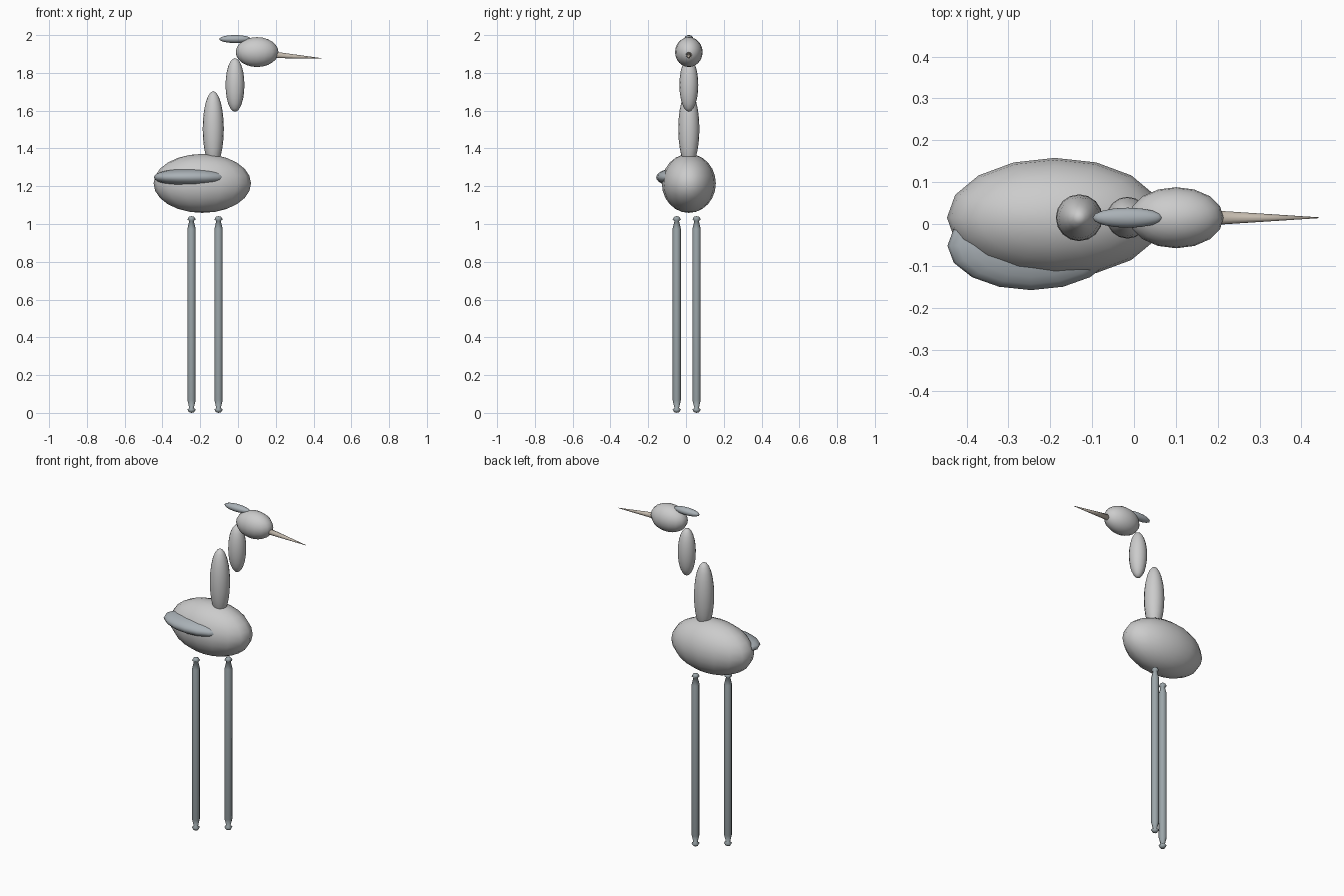
import bpy, bmesh, math
from mathutils import Vector

if "Cube" in bpy.data.objects:
    bpy.data.objects.remove(bpy.data.objects["Cube"])

Y = 0.015  # centre line of the bird


def material(name, rgb):
    m = bpy.data.materials.new(name)
    m.diffuse_color = (*rgb, 1)
    m.use_nodes = True
    m.node_tree.nodes["Principled BSDF"].inputs["Base Color"].default_value = m.diffuse_color
    return m


leg_mat = material("leg_slate", (0.33, 0.38, 0.40))
wing_mat = material("wing_slate", (0.40, 0.44, 0.47))
beak_mat = material("beak_tan", (0.55, 0.49, 0.42))


def finish(name, bm, mat=None):
    bmesh.ops.recalc_face_normals(bm, faces=bm.faces)
    for f in bm.faces:
        f.smooth = True
    me = bpy.data.meshes.new(name)
    bm.to_mesh(me)
    bm.free()
    ob = bpy.data.objects.new(name, me)
    bpy.context.collection.objects.link(ob)
    if mat:
        me.materials.append(mat)
    return ob


def ellipsoid(name, centre, radii, mat=None):
    bm = bmesh.new()
    bmesh.ops.create_uvsphere(bm, u_segments=16, v_segments=12, radius=1)
    bmesh.ops.scale(bm, vec=radii, verts=bm.verts)
    bmesh.ops.translate(bm, vec=centre, verts=bm.verts)
    return finish(name, bm, mat)


def lathe(name, profile, x, y, sides, mat):
    bm = bmesh.new()
    vs = [bm.verts.new((x + r, y, z)) for r, z in profile]
    edges = [bm.edges.new(p) for p in zip(vs, vs[1:])]
    bmesh.ops.spin(bm, geom=vs + edges, cent=(x, y, 0), axis=(0, 0, 1),
                   angle=math.tau, steps=sides)
    bmesh.ops.remove_doubles(bm, verts=bm.verts, dist=1e-5)
    return finish(name, bm, mat)


# body, neck, head
ellipsoid("body", (-0.189, Y, 1.215), (0.258, 0.143, 0.156))
ellipsoid("lower_neck", (-0.131, Y, 1.503), (0.056, 0.056, 0.2))
ellipsoid("upper_neck", (-0.016, Y, 1.736), (0.05, 0.05, 0.142))
ellipsoid("head", (0.101, Y, 1.91), (0.113, 0.073, 0.079))

# folded wing on one side, crest on the head
ellipsoid("wing", (-0.246, -0.052, 1.247), (0.2, 0.106, 0.048), wing_mat)
ellipsoid("crest", (-0.015, Y, 1.979), (0.084, 0.024, 0.021), wing_mat)

# beak: cone sloping slightly down
base, tip = Vector((0.18, Y, 1.896)), Vector((0.442, Y, 1.877))
axis = tip - base
bm = bmesh.new()
bmesh.ops.create_cone(bm, cap_ends=True, segments=12, radius1=0.018,
                      radius2=0.001, depth=axis.length)
bmesh.ops.rotate(bm, cent=(0, 0, 0), verts=bm.verts,
                 matrix=axis.to_track_quat('Z', 'Y').to_matrix())
bmesh.ops.translate(bm, vec=(base + tip) / 2, verts=bm.verts)
finish("beak", bm, beak_mat)

# legs: straight shafts with small flared ends, symmetric top to bottom
half = [(0, 0), (0.014, 0.004), (0.022, 0.018), (0.012, 0.026), (0.022, 0.068)]
profile = half + [(r, 1.042 - z) for r, z in reversed(half)]
for name, x, y in (("left_leg", -0.246, -0.049), ("right_leg", -0.103, 0.056)):
    lathe(name, profile, x, y, 8, leg_mat)
